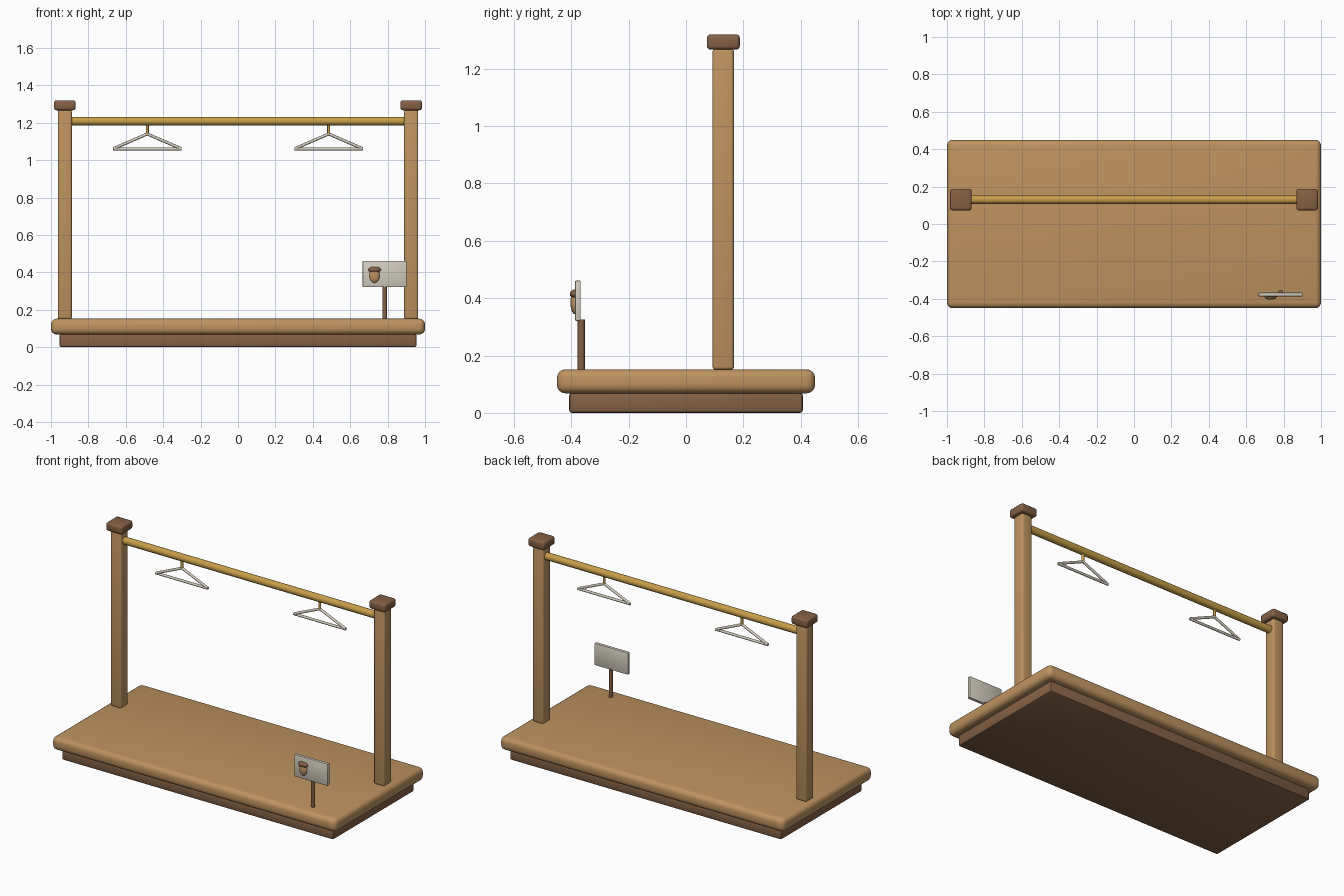
import bpy, math
from mathutils import Vector

if "Cube" in bpy.data.objects:
    bpy.data.objects.remove(bpy.data.objects["Cube"])


def material(name, rgb):
    m = bpy.data.materials.new(name)
    m.diffuse_color = (*rgb, 1)
    m.use_nodes = True
    m.node_tree.nodes["Principled BSDF"].inputs["Base Color"].default_value = m.diffuse_color
    return m


LIGHT = material("light_wood", (0.515, 0.291, 0.119))
DARK = material("dark_wood", (0.235, 0.118, 0.058))
BRASS = material("brass", (0.57, 0.34, 0.068))
CREAM = material("cream", (0.65, 0.61, 0.52))


def finish(name, mat, angle=35):
    ob = bpy.context.object
    ob.name = name
    ob.data.materials.append(mat)
    bpy.ops.object.shade_smooth_by_angle(angle=math.radians(angle))
    return ob


def box(name, mat, centre, size, bevel, segments=3):
    bpy.ops.mesh.primitive_cube_add(size=1, location=centre)
    bpy.context.object.scale = size
    bpy.ops.object.transform_apply(location=False, rotation=False, scale=True)
    mod = bpy.context.object.modifiers.new("bevel", "BEVEL")
    mod.width, mod.segments = bevel, segments
    bpy.ops.object.modifier_apply(modifier="bevel")
    return finish(name, mat)


def rod(name, mat, a, b, radius, sides=16):
    a, b = Vector(a), Vector(b)
    d = b - a
    bpy.ops.mesh.primitive_cylinder_add(
        vertices=sides, radius=radius, depth=d.length, location=(a + b) / 2,
        rotation=d.to_track_quat("Z", "Y").to_euler())
    return finish(name, mat)


def ellipsoid(name, mat, centre, radii):
    bpy.ops.mesh.primitive_uv_sphere_add(segments=20, ring_count=12, location=centre)
    bpy.context.object.scale = radii
    bpy.ops.object.transform_apply(location=False, rotation=False, scale=True)
    return finish(name, mat, 60)


# Platform
box("base_plinth", DARK, (0, 0, 0.035), (1.91, 0.815, 0.07), 0.01, 2)
box("deck", LIGHT, (0, 0, 0.11), (2.0, 0.9, 0.084), 0.03, 4)

# Posts with caps, rail between them
Y = 0.13
for side, s in (("left", -1), ("right", 1)):
    box(side + "_post", LIGHT, (s * 0.926, Y, 0.71), (0.075, 0.075, 1.12), 0.011)
    box(side + "_post_cap", DARK, (s * 0.926, Y, 1.293), (0.115, 0.115, 0.053), 0.013)
rod("rail", BRASS, (-0.92, Y, 1.208), (0.92, Y, 1.208), 0.023, 24)

# Hangers
for side, x in (("left", -0.485), ("right", 0.485)):
    rod(side + "_hook", BRASS, (x, Y, 1.20), (x, Y, 1.138), 0.008, 12)
    for k, s in (("a", -1), ("b", 1)):
        rod(f"{side}_hanger_arm_{k}", CREAM, (x, Y, 1.14), (x + s * 0.18, Y, 1.062), 0.008, 12)
    rod(side + "_hanger_bar", CREAM, (x - 0.184, Y, 1.06), (x + 0.184, Y, 1.06), 0.008, 12)

# Sign with an acorn on its front
rod("sign_stake", DARK, (0.784, -0.365, 0.14), (0.784, -0.365, 0.325), 0.0125)
box("sign_board", CREAM, (0.784, -0.377, 0.391), (0.235, 0.02, 0.14), 0.004, 2)
ellipsoid("acorn_nut", LIGHT, (0.73, -0.387, 0.384), (0.028, 0.016, 0.04))
ellipsoid("acorn_cap", DARK, (0.73, -0.387, 0.414), (0.034, 0.018, 0.016))
